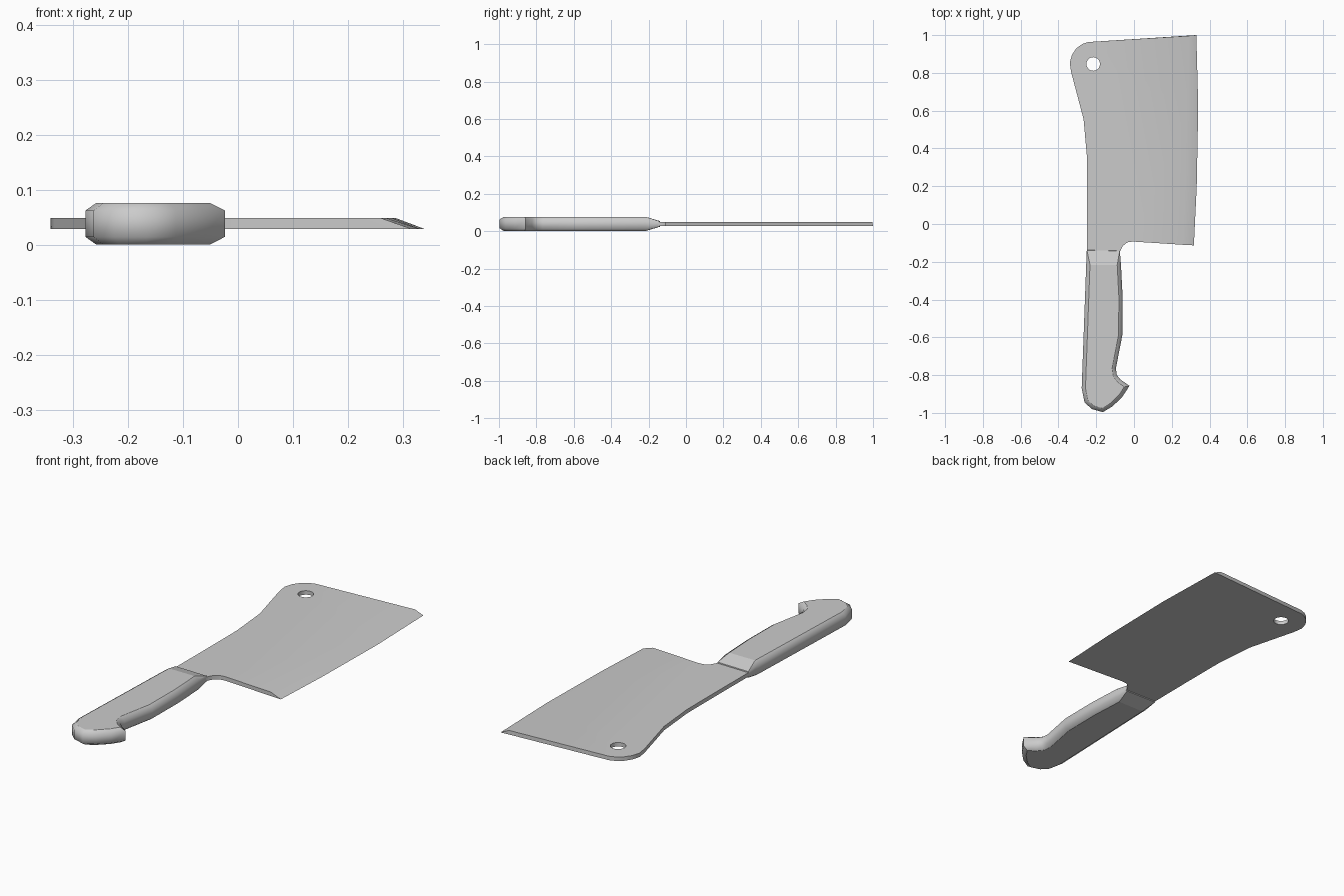
import bpy, bmesh
from mathutils import Vector

if "Cube" in bpy.data.objects:
    bpy.data.objects.remove(bpy.data.objects["Cube"])

MID = 0.039  # middle plane of the knife


def make_object(name, bm):
    bmesh.ops.recalc_face_normals(bm, faces=bm.faces[:])
    mesh = bpy.data.meshes.new(name)
    bm.to_mesh(mesh)
    bm.free()
    obj = bpy.data.objects.new(name, mesh)
    bpy.context.collection.objects.link(obj)
    return obj


def add_ring(bm, points):
    return [bm.verts.new(p) for p in points]


def bridge(bm, a, b):
    n = len(a)
    return [bm.faces.new((a[i], a[(i + 1) % n], b[(i + 1) % n], b[i])) for i in range(n)]


def inset(points, amounts):
    """Mitred inward offset of a counter-clockwise outline."""
    pts = [Vector(p) for p in points]
    out = []
    for i, p in enumerate(pts):
        d1 = (p - pts[i - 1]).normalized()
        d2 = (pts[(i + 1) % len(pts)] - p).normalized()
        n1, n2 = Vector((-d1.y, d1.x)), Vector((-d2.y, d2.x))
        m = (n1 + n2).normalized()
        out.append(p + m * (amounts[i] / max(m.dot(n1), 0.6)))
    return out


# Blade: flat plate whose top outline is pulled back to form the ground edge
blade_edge = [(0.317, -0.113, 0.26), (0.332, 0.2, 0.27), (0.34, 0.62, 0.28), (0.33, 1.0, 0.287)]
blade_rest = [(-0.245, 0.963), (-0.275, 0.952), (-0.305, 0.93), (-0.328, 0.897),
              (-0.34, 0.855), (-0.333, 0.805), (-0.267, 0.555), (-0.248, 0.345),
              (-0.248, 0.1), (-0.25, -0.16), (-0.078, -0.16), (-0.072, -0.14),
              (-0.058, -0.115), (-0.035, -0.097), (-0.005, -0.093)]
lower = [(x, y) for x, y, _ in blade_edge] + blade_rest
upper = [(t, y + (0.003 if y < 0 else -0.004 if y == 1 else 0)) for _, y, t in blade_edge] + blade_rest
bm = bmesh.new()
bottom = add_ring(bm, [(x, y, MID - 0.01) for x, y in lower])
top = add_ring(bm, [(x, y, MID + 0.01) for x, y in upper])
bridge(bm, bottom, top)
bm.faces.new(bottom[::-1])
bm.faces.new(top)
blade = make_object("blade", bm)

# Hanging hole through the blade
bpy.ops.mesh.primitive_cylinder_add(vertices=20, radius=0.036, depth=0.2,
                                    location=(-0.216, 0.847, MID))
cutter = bpy.context.object
cutter.name = "hole_cutter"
cutter.hide_render = True
mod = blade.modifiers.new("hanging_hole", 'BOOLEAN')
mod.operation = 'DIFFERENCE'
mod.solver = 'EXACT'
mod.object = cutter
bpy.context.view_layer.objects.active = blade
bpy.ops.object.modifier_apply(modifier=mod.name)
bpy.data.objects.remove(cutter)
bpy.ops.object.select_all(action='DESELECT')
blade.select_set(True)
bpy.ops.object.shade_smooth_by_angle(angle=0.5)

# Handle: hooked grip with bevelled rims, tapering down to the blade
# (first and last two points are the tapered front end)
grip = [(-0.25, -0.138), (-0.253, -0.215), (-0.277, -0.87), (-0.262, -0.943),
        (-0.225, -0.979), (-0.165, -0.996), (-0.113, -0.965), (-0.062, -0.915),
        (-0.024, -0.857), (-0.072, -0.823), (-0.091, -0.8), (-0.096, -0.765),
        (-0.062, -0.59), (-0.06, -0.39), (-0.069, -0.215), (-0.075, -0.142)]
n = len(grip)
front = (0, n - 1)
rim = inset(grip, [0.001 if i in front else 0.02 for i in range(n)])
bm = bmesh.new()
rings = []
for outline, full, thin in ((rim, -0.038, -0.015), (grip, -0.024, -0.012),
                            (grip, 0.024, 0.012), (rim, 0.038, 0.015)):
    rings.append(add_ring(bm, [(p[0], p[1], MID + (thin if i in front else full))
                               for i, p in enumerate(outline)]))
for a, b in zip(rings, rings[1:]):
    bridge(bm, a, b)
caps = []
for ring in (rings[0], rings[3]):
    caps.append(bm.faces.new(ring[1:-1]))
    caps.append(bm.faces.new((ring[0], ring[1], ring[-2], ring[-1])))
for f in bm.faces:
    f.smooth = True
# Keep the rims, hook tip and front end crisp
for f in caps:
    for e in f.edges:
        e.smooth = False
for i in (0, 8, n - 1):
    for a, b in zip(rings, rings[1:]):
        bm.edges.get((a[i], b[i])).smooth = False
make_object("handle", bm)
